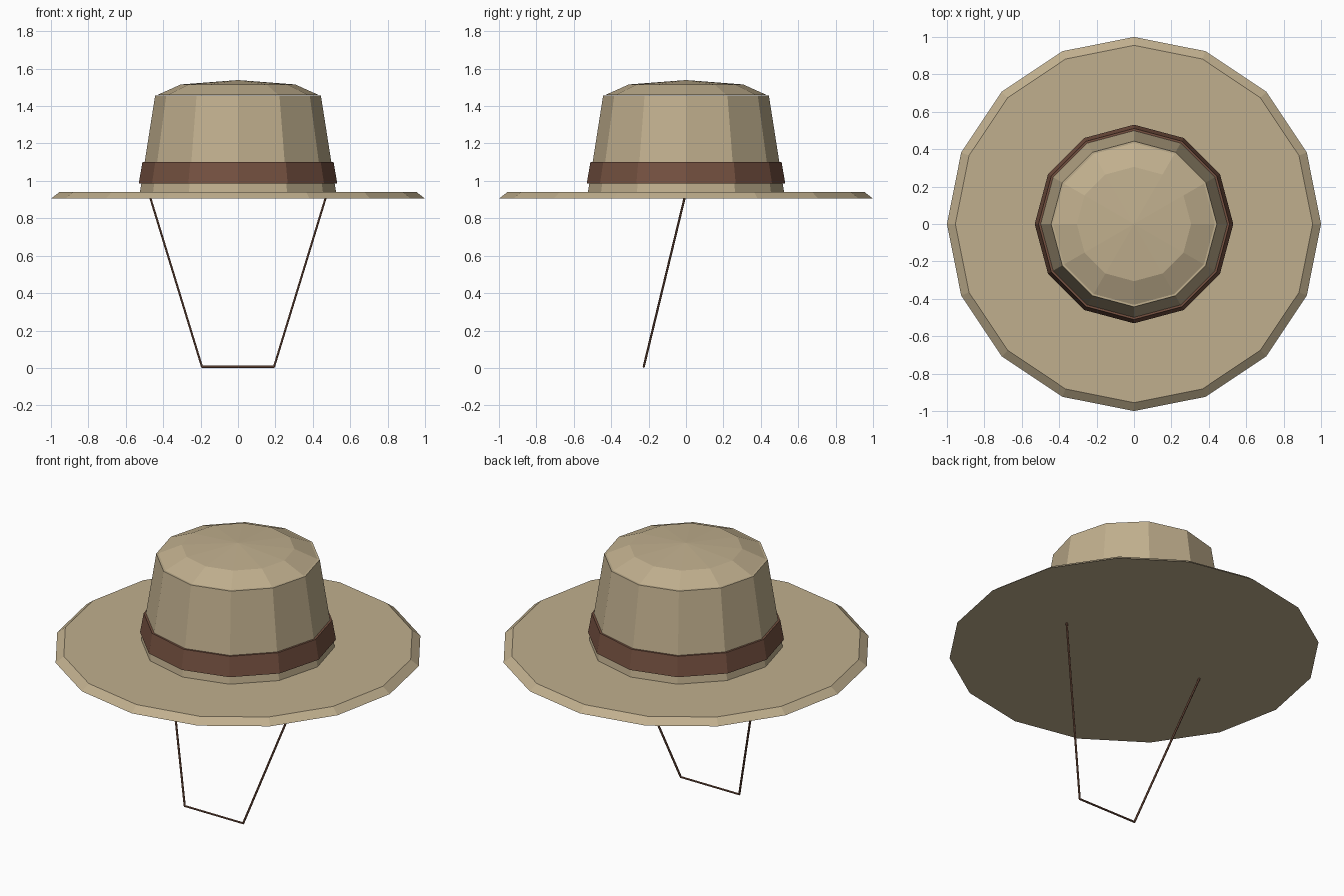
import bpy
from math import sin, cos, pi, radians
from mathutils import Vector

cube = bpy.data.objects.get("Cube")
if cube:
    bpy.data.objects.remove(cube, do_unlink=True)


def material(name, colour):
    mat = bpy.data.materials.new(name)
    mat.use_nodes = True
    mat.diffuse_color = (*colour, 1)
    bsdf = mat.node_tree.nodes["Principled BSDF"]
    bsdf.inputs["Base Color"].default_value = (*colour, 1)
    bsdf.inputs["Roughness"].default_value = 0.9
    return mat


felt = material("tan_felt", (0.53, 0.43, 0.27))
leather = material("brown_leather", (0.18, 0.083, 0.052))


def lathe(name, profile, sides, mat):
    """Stack rings of (radius, height), flat shaded, with both ends closed."""
    verts, faces = [], []
    for r, z in profile:
        for i in range(sides):
            a = 2 * pi * i / sides
            verts.append((r * cos(a), r * sin(a), z))
    for k in range(len(profile) - 1):
        for i in range(sides):
            j = (i + 1) % sides
            low, high = k * sides, (k + 1) * sides
            faces.append((low + i, low + j, high + j, high + i))
    faces.append(tuple(reversed(range(sides))))
    faces.append(tuple(range(len(verts) - sides, len(verts))))
    mesh = bpy.data.meshes.new(name)
    mesh.from_pydata(verts, [], faces)
    mesh.materials.append(mat)
    obj = bpy.data.objects.new(name, mesh)
    bpy.context.collection.objects.link(obj)
    return obj


def rod(name, start, end, radius, mat):
    """Thin straight cord between two points."""
    start, end = Vector(start), Vector(end)
    span = end - start
    bpy.ops.mesh.primitive_cylinder_add(vertices=6, radius=radius, depth=span.length,
                                        location=(start + end) / 2)
    obj = bpy.context.object
    obj.rotation_euler = span.to_track_quat('Z', 'Y').to_euler()
    obj.name = name
    obj.data.materials.append(mat)
    return obj


# Wide brim with a bevelled rim
lathe("brim", [(1.0, 0.905), (0.955, 0.94)], 16, felt)

# Tapered crown
lathe("crown", [(0.525, 0.935), (0.443, 1.457)], 12, felt)

# Shallow domed top: squashed half sphere
dome_r, dome_h, dome_z = 0.432, 0.08, 1.459
angles = [radians(a) for a in (0, 45, 89.8)]
lathe("crown_top", [(dome_r * cos(a), dome_z + dome_h * sin(a)) for a in angles], 12, felt)

# Hat band
lathe("hat_band", [(0.531, 0.985), (0.511, 1.1)], 12, leather)

# Chin strap: two sloping cords joined by a short cross piece
cord = 0.006
for side, label in ((1, "left"), (-1, "right")):
    rod("chin_strap_" + label, (side * 0.472, -0.005, 0.92),
        (side * 0.193, -0.226, 0.007), cord, leather)
rod("chin_strap_bottom", (-0.195, -0.226, 0.006), (0.195, -0.226, 0.006), cord, leather)
